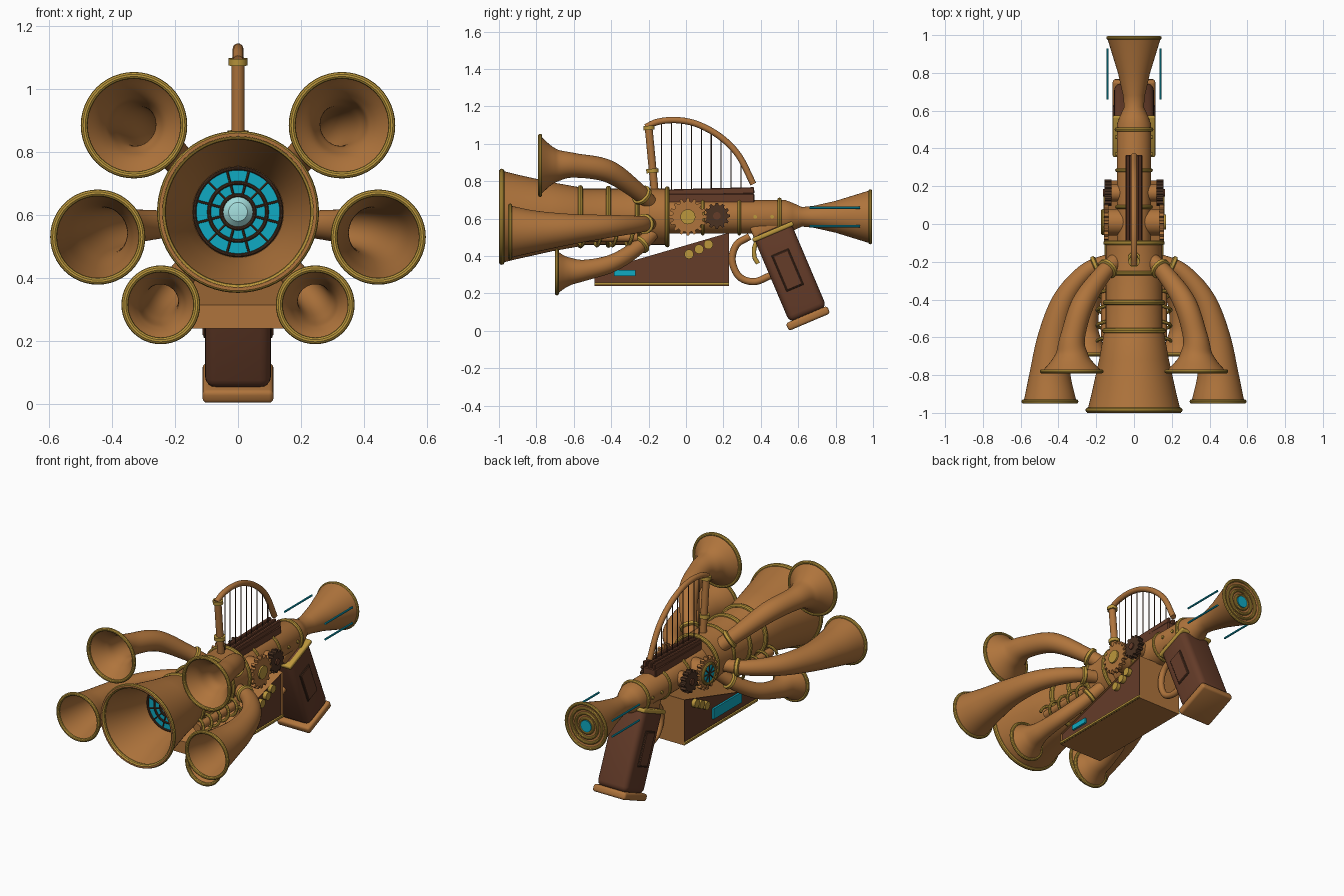
import bpy, bmesh
from math import sin, cos, pi, radians
from mathutils import Vector, Matrix

if "Cube" in bpy.data.objects:
    bpy.data.objects.remove(bpy.data.objects["Cube"])


def material(name, c):
    m = bpy.data.materials.new(name)
    m.diffuse_color = (*c, 1)
    m.use_nodes = True
    m.node_tree.nodes["Principled BSDF"].inputs["Base Color"].default_value = m.diffuse_color
    return m


BRONZE = material("bronze", (.43, .175, .045))
BRASS = material("brass", (.50, .31, .045))
WOOD = material("dark_wood", (.13, .045, .022))
IRON = material("dark_iron", (.07, .032, .016))
CYAN = material("cyan_glass", (.005, .40, .54))
PALE = material("pale_glass", (.38, .75, .74))
AXIS = .61  # height of the barrel axis


def finish(name, bm, *mats):
    bmesh.ops.recalc_face_normals(bm, faces=bm.faces[:])
    me = bpy.data.meshes.new(name)
    bm.to_mesh(me)
    bm.free()
    for m in mats:
        me.materials.append(m)
    ob = bpy.data.objects.new(name, me)
    bpy.context.collection.objects.link(ob)
    return ob


def skin(bm, rings, closed=False):
    n = len(rings[0])
    pairs = list(zip(rings, rings[1:])) + ([(rings[-1], rings[0])] if closed else [])
    for a, b in pairs:
        for i in range(n):
            bm.faces.new((a[i], a[(i + 1) % n], b[(i + 1) % n], b[i]))


def lathe(name, prof, mat, loc=(0, 0, AXIS), axis='Y', seg=48, closed=False):
    """Revolve (radius, height) pairs round the Y or X axis."""
    bm, rings = bmesh.new(), []
    for r, h in prof:
        ring = []
        for i in range(seg):
            u, w = r * cos(2 * pi * i / seg), r * sin(2 * pi * i / seg)
            p = (u, h, w) if axis == 'Y' else (h, u, w)
            ring.append(bm.verts.new(Vector(p) + Vector(loc)))
        rings.append(ring)
    skin(bm, rings, closed)
    bmesh.ops.remove_doubles(bm, verts=bm.verts[:], dist=1e-5)
    return finish(name, bm, mat)


def hoop(name, R, r, loc, mat=BRASS, axis='Y', seg=48):
    prof = [(R + r * cos(k * pi / 5), r * sin(k * pi / 5)) for k in range(10)]
    return lathe(name, prof, mat, loc, axis, seg, True)


def disc(name, r, h0, h1, mat, loc=(0, 0, AXIS), axis='Y', seg=32):
    return lathe(name, [(0, h0), (r, h0), (r, h1), (0, h1)], mat, loc, axis, seg)


def smooth_path(pts, steps=8):
    """Catmull-Rom through points of any dimension."""
    P = [Vector(p) for p in pts]
    P = [2 * P[0] - P[1]] + P + [2 * P[-1] - P[-2]]
    out = []
    for a, b, c, d in zip(P, P[1:], P[2:], P[3:]):
        for k in range(steps):
            t = k / steps
            out.append(.5 * (2 * b + (c - a) * t + (2 * a - 5 * b + 4 * c - d) * t * t
                             + (3 * b - a - 3 * c + d) * t ** 3))
    return out + [P[-2]]


def tube(name, path, radii, mat, seg=12, cap=True):
    bm, rings, n = bmesh.new(), [], len(path)
    up = None
    for i, p in enumerate(path):
        t = (path[min(i + 1, n - 1)] - path[max(i - 1, 0)]).normalized()
        if up is None:
            up = t.orthogonal()
        up = (up - t * up.dot(t)).normalized()
        side = t.cross(up)
        r = radii[i] if isinstance(radii, list) else radii
        rings.append([bm.verts.new(p + r * (up * cos(2 * pi * k / seg) + side * sin(2 * pi * k / seg)))
                      for k in range(seg)])
    skin(bm, rings)
    if cap:
        bm.faces.new(rings[0])
        bm.faces.new(rings[-1])
    return finish(name, bm, mat)


def box(name, c, size, mat, tilt=0, bevel=0, seg=3):
    bm = bmesh.new()
    bmesh.ops.create_cube(bm, size=1, matrix=Matrix.Diagonal((*size, 1)))
    if bevel:
        bmesh.ops.bevel(bm, geom=bm.edges[:], offset=bevel, segments=seg, profile=.5, affect='EDGES')
    bm.transform(Matrix.Translation(c) @ Matrix.Rotation(radians(tilt), 4, 'X'))
    return finish(name, bm, mat)


def prism(pts, x0, x1):
    bm = bmesh.new()
    a, b = [[bm.verts.new((x, y, z)) for y, z in pts] for x in (x0, x1)]
    skin(bm, [a, b])
    return bm, [bm.faces.new(a), bm.faces.new(b)]


def gear(name, y, z, r, teeth, x0, x1, mat):
    pts = []
    for i in range(teeth):
        for k, f in ((-.32, .82), (-.18, 1), (.18, 1), (.32, .82)):
            a = 2 * pi * (i + k) / teeth
            pts.append((y + r * f * cos(a), z + r * f * sin(a)))
    bm, _ = prism(pts, x0, x1)
    finish(name, bm, mat)


# Barrel: front bell with inner funnel, body, slim section, rear bell
lathe("barrel", [(0, -.67), (.145, -.67), (.175, -.82), (.24, -1), (.25, -1), (.225, -.9), (.185, -.72),
                 (.16, -.58), (.15, -.56), (.15, -.1), (.09, -.095), (.09, .53), (.075, .57), (.052, .62),
                 (.058, .68), (.085, .8), (.142, .985), (.13, .985), (.1, .975), (0, .975)], BRONZE, seg=64)
for y, R, r in ((-.985, .243, .014), (-.565, .155, .014), (-.415, .152, .014), (-.26, .15, .012),
                (-.1, .15, .013), (.09, .09, .01), (.285, .09, .01), (.5, .091, .012), (.985, .137, .01)):
    hoop("barrel_band", R, r, (0, y, AXIS), seg=64)

# Glass lens and grille inside the front bell
disc("front_lens", .138, -.69, -.67, CYAN)
lathe("lens_centre", [(0, -.715), (.03, -.71), (.05, -.69)], PALE)
for R in (.138, .092, .053):
    hoop("lens_grille_ring", R, .006, (0, -.695, AXIS), IRON)
for i in range(12):
    a = 2 * pi * (i + .5) / 12
    d = Vector((cos(a), 0, sin(a)))
    c = Vector((0, -.695, AXIS))
    tube("lens_spoke", [c + d * .05, c + d * .138], .004, IRON, 6)

# Rear cap rings and light rods
for R in (.105, .075, .045):
    hoop("rear_ring", R, .009, (0, .98, AXIS))
disc("rear_lens", .036, .97, .99, CYAN)
for s in (-1, 1):
    for z in (.56, .658):
        tube("light_rod", [Vector((s * .14, .66, z)), Vector((s * .14, .93, z))], .006, CYAN, 8)

# Three pairs of curved horns: points are x, y, z, radius
HORNS = {
    "upper_horn": [(.09, -.19, .68, .042), (.17, -.27, .755, .047), (.27, -.42, .855, .06),
                   (.325, -.6, .885, .066), (.33, -.7, .885, .092), (.33, -.78, .885, .158)],
    "middle_horn": [(.12, -.19, .575, .036), (.25, -.25, .57, .045), (.37, -.4, .56, .06),
                    (.43, -.6, .545, .08), (.445, -.8, .533, .11), (.445, -.94, .53, .14)],
    "lower_horn": [(.09, -.18, .52, .036), (.16, -.28, .43, .042), (.22, -.4, .36, .047),
                   (.245, -.54, .325, .056), (.245, -.63, .318, .078), (.245, -.69, .315, .114)],
}
for name, pts in HORNS.items():
    for s in (-1, 1):
        full = smooth_path([(s * p[0], *p[1:]) for p in pts])
        path, rad = [v.xyz for v in full], [v[3] for v in full]
        tube(name, path, rad, BRONZE, 40, False)
        hoop(name + "_rim", pts[-1][3], .011, path[-1])
        # brass collar at the root
        t = (path[6] - path[4]).normalized()
        tube(name + "_collar", [path[5] - t * .014, path[5] - t * .008, path[5] + t * .008, path[5] + t * .014],
             [rad[5], rad[5] + .012, rad[5] + .012, rad[5]], BRASS, 32)

# Brass coils along the lower sides of the body
for s in (-1, 1):
    coil = [Vector((s * (.15 + .045 * cos(a)), -.62 + .36 * k / 96, .5 + .045 * sin(a)))
            for k in range(97) for a in [2 * pi * k / 22]]
    tube("side_coil", coil, .009, BRASS, 8)
    tube("coil_core", [Vector((s * .15, -.62, .5)), Vector((s * .15, -.26, .5))], .025, BRONZE, 16)

# Gears on both sides, brass hub on the right and glass on the left
for s in (-1, 1):
    gear("large_gear", .01, AXIS, .1, 16, s * .135, s * .16, BRONZE)
    gear("small_gear", .165, .615, .07, 12, s * .12, s * .155, IRON)
    disc("large_gear_mount", .07, s * .05, s * .136, BRONZE, (0, .01, AXIS), 'X')
    disc("small_gear_mount", .045, s * .05, s * .13, BRONZE, (0, .165, .615), 'X')
    disc("small_gear_hub", .02, s * .15, s * .163, WOOD, (0, .165, .615), 'X')
    for y in (.37, .46):
        disc("rivet", .01, s * .08, s * .097, BRASS, (0, y, AXIS), 'X', 12)
disc("gear_hub", .04, .155, .17, BRASS, (0, .01, AXIS), 'X')
disc("gear_glass", .056, -.155, -.168, CYAN, (0, .01, AXIS), 'X')
hoop("gear_glass_rim", .06, .009, (-.165, .01, AXIS), BRASS, 'X')
for i in range(4):
    d = Vector((0, cos(i * pi / 4), sin(i * pi / 4))) * .056
    c = Vector((-.168, .01, AXIS))
    tube("gear_glass_spoke", [c - d, c + d], .004, IRON, 6)

# Harp: rails, pillar, arch and strings
box("harp_base", (0, .135, .71), (.09, .46, .05), WOOD, 0, .005, 1)
for x in (-.032, 0, .032):
    box("harp_rail", (x, .135, .745), (.02, .46, .035), WOOD, 1.5, .004, 1)
tube("harp_pillar", [Vector((0, -.165, .72)), Vector((0, -.2, 1.09))], .021, BRONZE, 20)
hoop_up = [Vector((0, -.179, .845)), Vector((0, -.181, .867))]
tube("pillar_collar", hoop_up, .033, BRASS, 20)
tube("pillar_cap", [Vector((0, -.197, 1.075)), Vector((0, -.199, 1.097))], .03, BRASS, 20)
arch = smooth_path([(0, -.215, 1.09), (0, -.15, 1.118), (0, -.05, 1.127), (0, .06, 1.105),
                    (0, .18, 1.04), (0, .28, .94), (0, .36, .785)])
tube("harp_arch", arch, .017, BRONZE, 16)
for i in range(9):
    y = -.13 + i * .053
    top = min(arch, key=lambda p: abs(p.y - y))
    tube("harp_string", [Vector((0, y, .75)), Vector((0, y, top.z))], .003, IRON, 6)

# Wedge-shaped lower case with recessed wooden sides
bm, sides = prism([(-.49, .24), (.23, .24), (.23, .525), (-.49, .315)], -.15, .15)
bmesh.ops.inset_individual(bm, faces=sides, thickness=.028, depth=0)
for f in sides:
    f.material_index = 1
    for v in f.verts:
        v.co.x *= .92
finish("lower_case", bm, BRONZE, WOOD)
for s in (-1, 1):
    box("case_trim", (s * .15, -.13, .252), (.012, .72, .012), BRASS)
    for y, z in ((.016, .41), (.07, .437), (.12, .462)):
        disc("case_knob", .025, s * .13, s * .162, BRASS, (0, y, z), 'X', 24)
box("right_display", (.14, -.328, .31), (.02, .115, .032), CYAN)
box("left_display", (-.14, -.2, .325), (.02, .28, .065), CYAN)

# Trigger guard and trigger
guard = [(0, .34, .505), (0, .27, .46), (0, .247, .375), (0, .285, .29), (0, .365, .263), (0, .45, .295)]
tube("trigger_guard", smooth_path(guard), .019, BRONZE, 16)
tube("trigger", smooth_path([(0, .41, .52), (0, .37, .46), (0, .365, .40), (0, .385, .36)]), .012, BRASS, 12)

# Slanted grip with trim, side panels and base plate
box("grip", (0, .556, .315), (.21, .215, .5), WOOD, 23, .035, 4)
box("grip_top_trim", (0, .465, .53), (.225, .235, .025), BRASS, 23, .009)
box("grip_saddle", (0, .445, .56), (.15, .2, .07), BRONZE, 23, .015)
box("grip_base", (0, .652, .067), (.225, .24, .044), BRONZE, 23, .014)
for s in (-1, 1):
    box("grip_panel", (s * .104, .543, .325), (.012, .1, .21), IRON, 23, .003, 1)
    box("grip_panel_inlay", (s * .107, .543, .325), (.012, .088, .198), WOOD, 23, .003, 1)

# Shade curved surfaces smooth and keep hard edges
bpy.ops.object.select_all(action='SELECT')
bpy.context.view_layer.objects.active = bpy.data.objects["barrel"]
bpy.ops.object.shade_smooth_by_angle(angle=radians(35))
